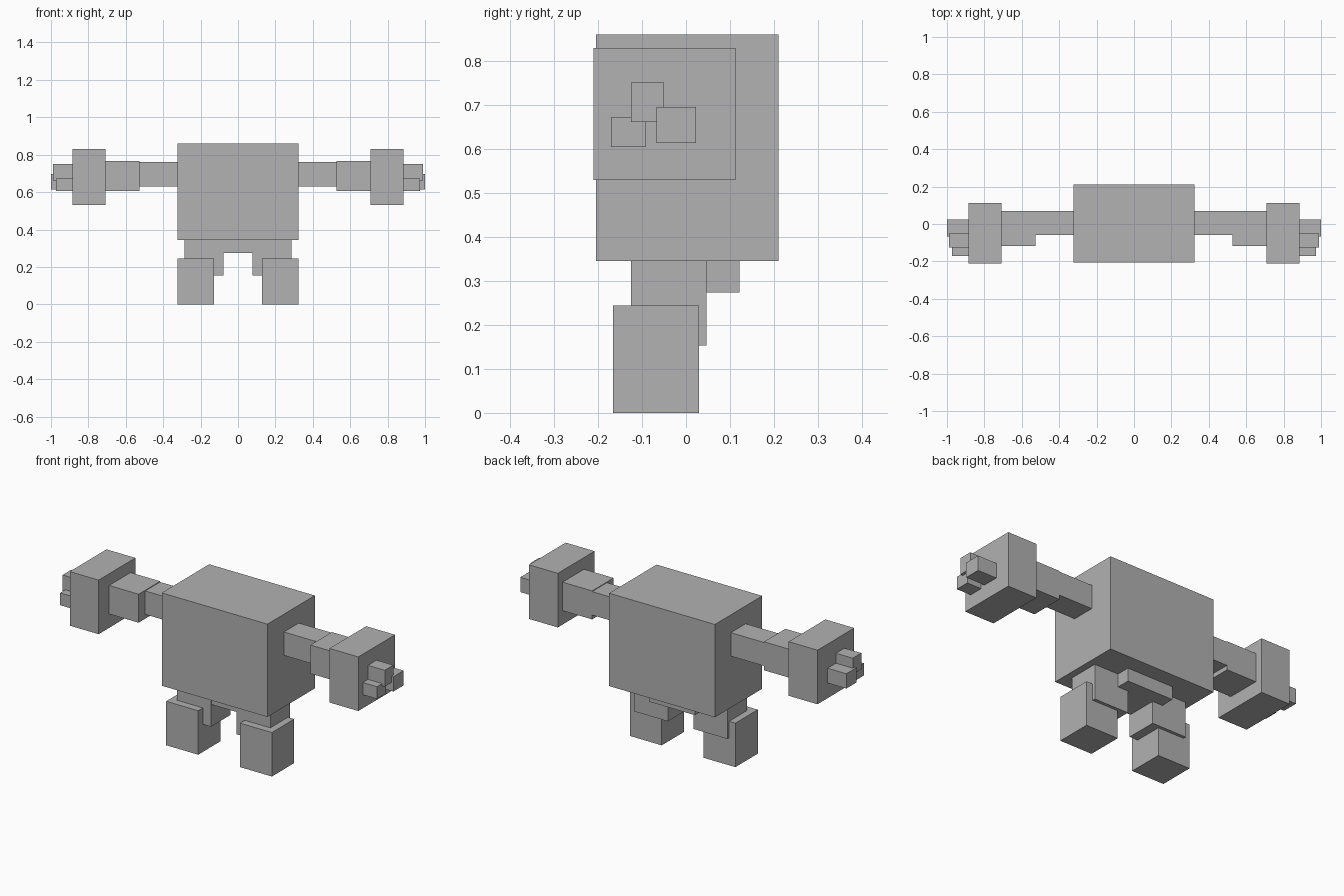
import bpy
from mathutils import Vector

cube = bpy.data.objects.get("Cube")
if cube:
    bpy.data.objects.remove(cube, do_unlink=True)

# Single flat grey
grey = bpy.data.materials.new("plain_grey")
grey.use_nodes = True
colour = (0.445, 0.445, 0.445, 1)
grey.diffuse_color = colour
grey.node_tree.nodes["Principled BSDF"].inputs["Base Color"].default_value = colour


def box(name, x, y, z):
    """Add a box spanning the given (low, high) range on each axis."""
    low, high = (Vector(corner) for corner in zip(x, y, z))
    bpy.ops.mesh.primitive_cube_add(size=1, location=(low + high) / 2)
    part = bpy.context.object
    part.name = name
    part.scale = high - low
    bpy.ops.object.transform_apply(location=False, rotation=False, scale=True)
    part.data.materials.append(grey)


def pair(name, x, y, z):
    """Add a box on the left (+x) and its mirror image on the right."""
    box("left_" + name, x, y, z)
    box("right_" + name, (-x[1], -x[0]), y, z)


# Trunk
box("body", (-0.324, 0.324), (-0.205, 0.21), (0.345, 0.86))
box("pelvis", (-0.14, 0.14), (-0.12, 0.122), (0.274, 0.345))

# Legs
pair("thigh", (0.078, 0.286), (-0.125, 0.047), (0.153, 0.345))
pair("foot", (0.128, 0.324), (-0.166, 0.03), (0, 0.244))

# Arms
pair("upper_arm", (0.324, 0.527), (-0.06, 0.07), (0.631, 0.761))
pair("forearm", (0.527, 0.708), (-0.118, 0.07), (0.607, 0.765))
pair("fist", (0.708, 0.885), (-0.21, 0.112), (0.53, 0.83))

# Fingers on the outer side of each fist
pair("upper_finger", (0.885, 0.988), (-0.125, -0.05), (0.661, 0.751))
pair("front_finger", (0.885, 0.972), (-0.17, -0.091), (0.605, 0.673))
pair("back_finger", (0.885, 1.0), (-0.067, 0.023), (0.614, 0.696))
